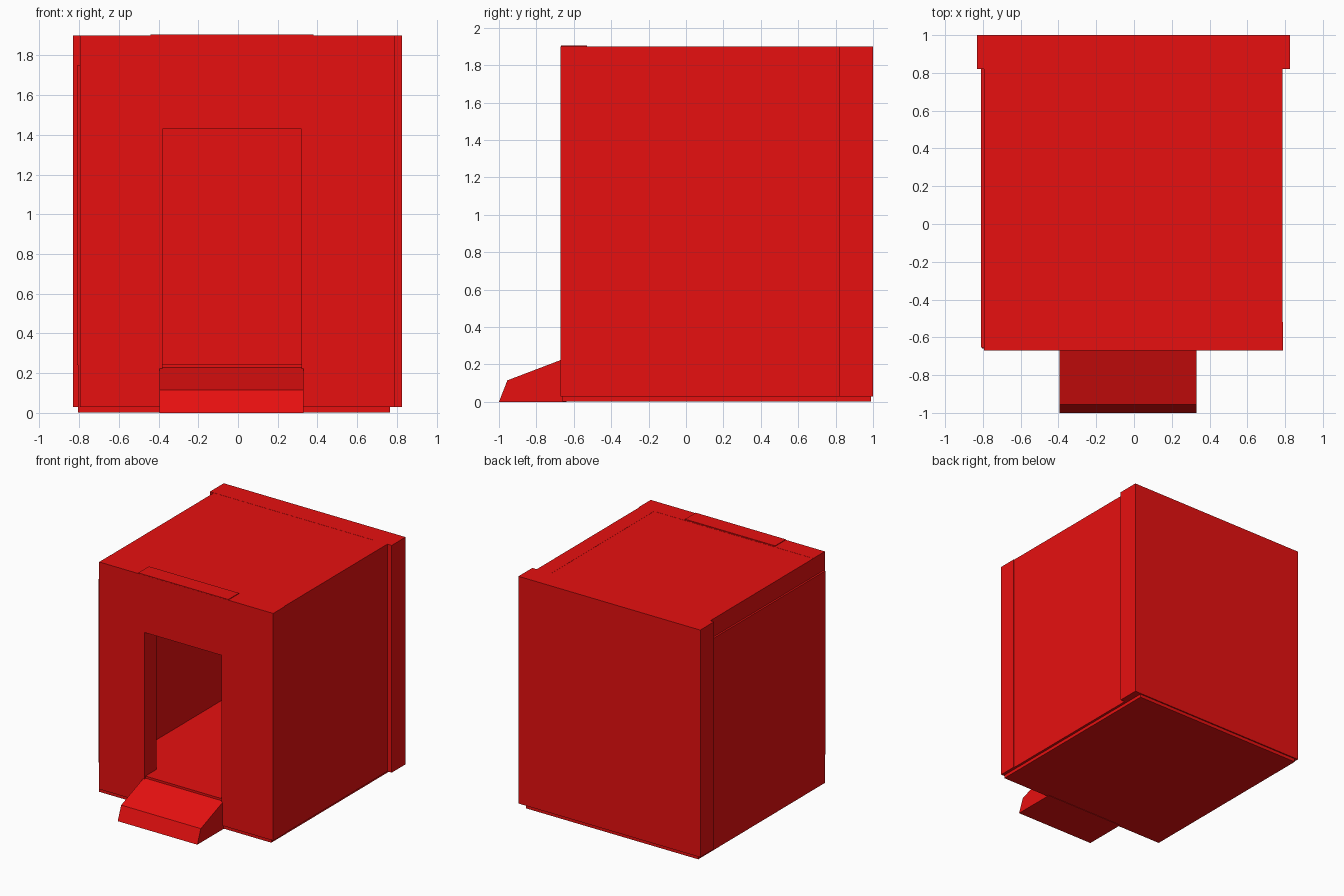
import bpy
import bmesh

cube = bpy.data.objects.get("Cube")
if cube:
    bpy.data.objects.remove(cube, do_unlink=True)

red = bpy.data.materials.new("bright red")
red.use_nodes = True
colour = (0.8, 0.005, 0.005, 1)
red.diffuse_color = colour
red.node_tree.nodes["Principled BSDF"].inputs["Base Color"].default_value = colour


def prism(name, outline, axis, start, end):
    """Extrude a flat outline along the x or y axis."""
    bm = bmesh.new()

    def place(a, b, depth):
        return (depth, a, b) if axis == "x" else (a, depth, b)

    face = bm.faces.new([bm.verts.new(place(a, b, start)) for a, b in outline])
    new = bmesh.ops.extrude_face_region(bm, geom=[face])["geom"]
    shift = place(0, 0, end - start)
    bmesh.ops.translate(bm, vec=shift, verts=[v for v in new if isinstance(v, bmesh.types.BMVert)])
    bmesh.ops.recalc_face_normals(bm, faces=bm.faces[:])
    mesh = bpy.data.meshes.new(name)
    bm.to_mesh(mesh)
    bm.free()
    mesh.materials.append(red)
    obj = bpy.data.objects.new(name, mesh)
    bpy.context.collection.objects.link(obj)
    return obj


def slab(name, x, y, z):
    """Box between pairs of limits."""
    outline = [(x[0], z[0]), (x[1], z[0]), (x[1], z[1]), (x[0], z[1])]
    return prism(name, outline, "y", *y)


# Base and roof
slab("floor", (-0.805, 0.765), (-0.66, 0.99), (0.003, 0.245))
slab("roof", (-0.795, 0.78), (-0.55, 0.85), (1.75, 1.899))

# Walls around the hollow room
slab("right_wall", (-0.81, -0.68), (-0.655, 0.83), (0.24, 1.75))
slab("left_wall", (0.655, 0.785), (-0.54, 0.83), (0.03, 1.9))
slab("back_wall", (-0.83, 0.825), (0.82, 1.0), (0.03, 1.9))

# Front wall with the open doorway
front = [(-0.795, 0.03), (-0.38, 0.03), (-0.38, 1.43), (0.32, 1.43),
         (0.32, 0.03), (0.79, 0.03), (0.79, 1.9), (-0.795, 1.9)]
prism("front_wall", front, "y", -0.67, -0.52)
slab("door_lintel", (-0.44, 0.38), (-0.669, -0.53), (1.435, 1.905))

# Entrance ramp
ramp = [(-1, 0), (-0.64, 0), (-0.64, 0.235), (-0.955, 0.115)]
prism("entrance_ramp", ramp, "x", -0.395, 0.33)
